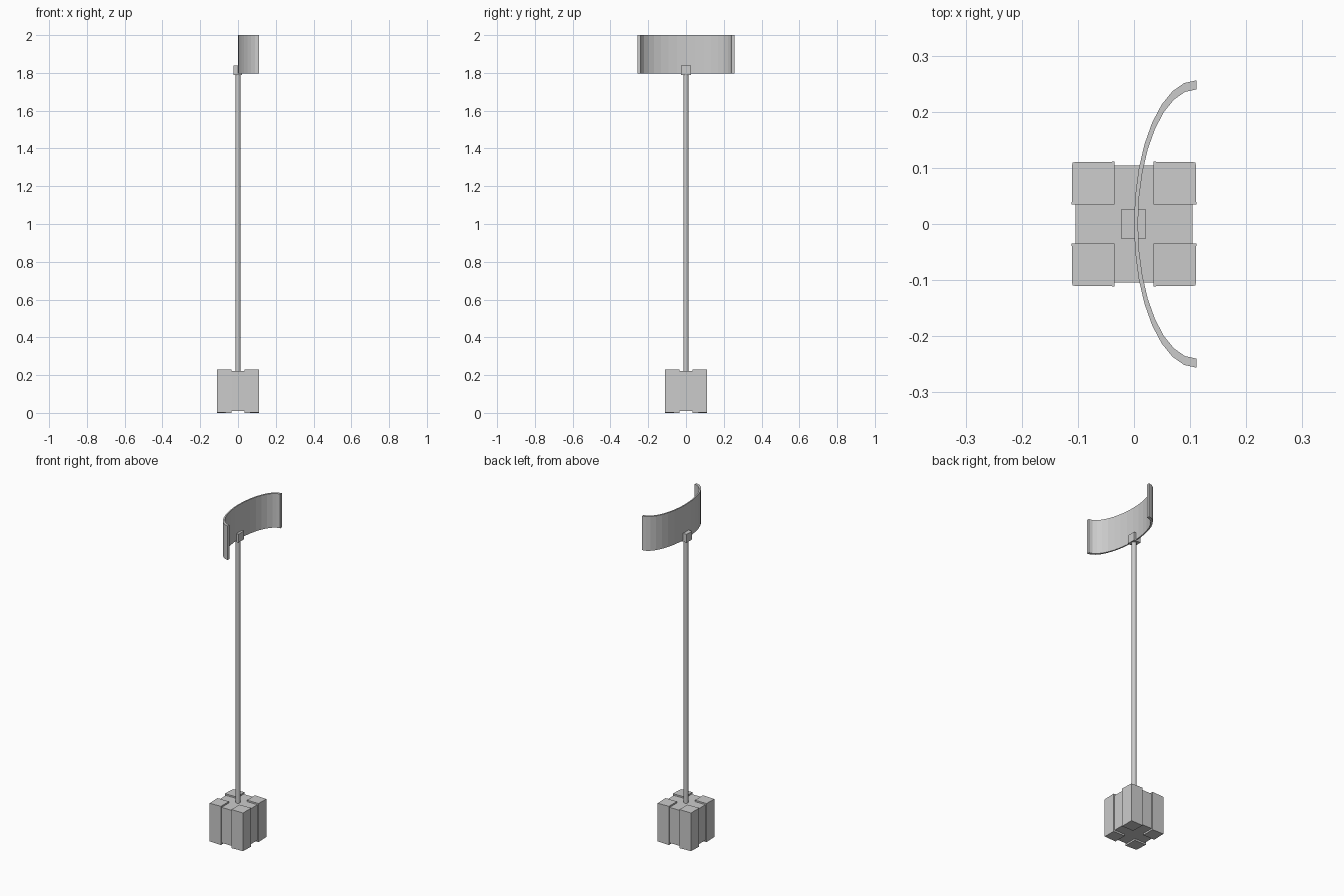
import bpy, bmesh, math

if "Cube" in bpy.data.objects:
    bpy.data.objects.remove(bpy.data.objects["Cube"])


def make_object(name, bm):
    bmesh.ops.recalc_face_normals(bm, faces=bm.faces)
    mesh = bpy.data.meshes.new(name)
    bm.to_mesh(mesh)
    bm.free()
    obj = bpy.data.objects.new(name, mesh)
    bpy.context.collection.objects.link(obj)
    return obj


def box(name, x0, x1, y0, y1, z0, z1):
    bm = bmesh.new()
    bmesh.ops.create_cube(bm, size=1)
    for v in bm.verts:
        v.co = ((x0 + x1) / 2 + v.co.x * (x1 - x0),
                (y0 + y1) / 2 + v.co.y * (y1 - y0),
                (z0 + z1) / 2 + v.co.z * (z1 - z0))
    return make_object(name, bm)


# Base: recessed core with four raised corner blocks
box("base_core", -0.104, 0.104, -0.104, 0.104, 0.01, 0.222)
for sx in (-1, 1):
    for sy in (-1, 1):
        xs = sorted((sx * 0.035, sx * 0.111))
        ys = sorted((sy * 0.035, sy * 0.111))
        block = box("base_corner_block", *xs, *ys, 0.0, 0.231)
        # the outermost corners are pulled in very slightly
        for v in block.data.vertices:
            if abs(v.co.x) > 0.1 and abs(v.co.y) > 0.1:
                v.co.x -= sx * 0.001
                v.co.y -= sy * 0.001
                v.co.z += 0.002 if v.co.z < 0.1 else -0.002

# Pole
bpy.ops.mesh.primitive_cylinder_add(vertices=12, radius=0.0135, depth=1.6,
                                    location=(0, 0, 1.01))
pole = bpy.context.object
pole.name = "pole"
bpy.ops.object.shade_smooth_by_angle()

# Bracket joining pole and shade
box("shade_bracket", -0.023, 0.021, -0.026, 0.026, 1.788, 1.838)

# Shade: half-ellipse band, extruded upward
SEGMENTS = 16
CX = 0.111
bm = bmesh.new()
outer, inner = [], []
for i in range(SEGMENTS + 1):
    a = math.pi / 2 + math.pi * i / SEGMENTS
    c, s = math.cos(a), math.sin(a)
    outer.append(bm.verts.new((CX + 0.111 * c, 0.256 * s, 1.796)))
    inner.append(bm.verts.new((CX + 0.104 * c, 0.240 * s, 1.796)))
strip = [bm.faces.new((outer[i], outer[i + 1], inner[i + 1], inner[i]))
         for i in range(SEGMENTS)]
ext = bmesh.ops.extrude_face_region(bm, geom=strip, use_keep_orig=True)
top = [g for g in ext["geom"] if isinstance(g, bmesh.types.BMVert)]
bmesh.ops.translate(bm, verts=top, vec=(0, 0, 0.204))
make_object("curved_shade", bm)
